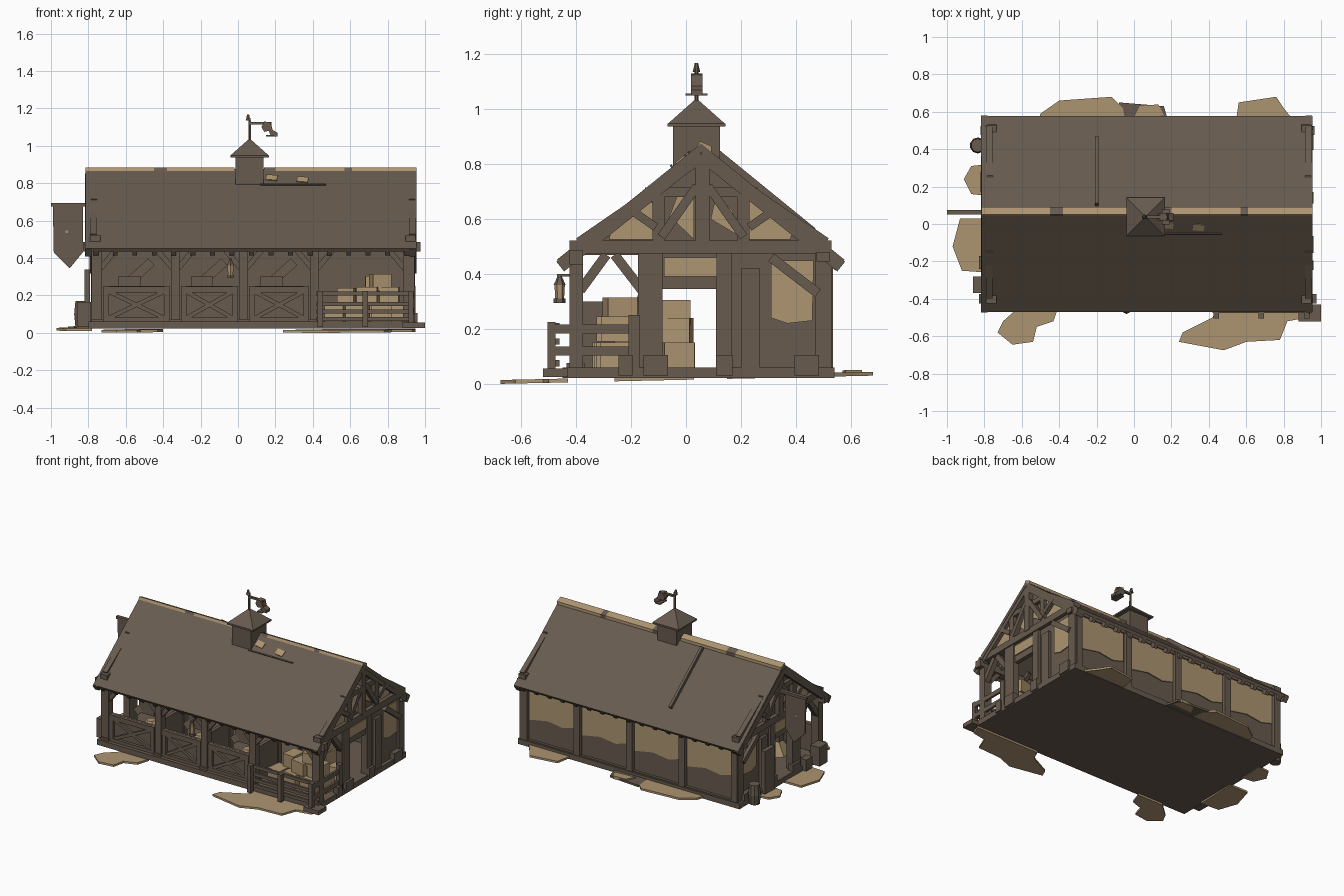
import bpy, bmesh, math, random
from mathutils import Vector, Matrix

random.seed(4)
COLOURS = {"brown_wood": (0.137, 0.104, 0.077, 1), "straw_tan": (0.42, 0.30, 0.166, 1)}
MATS = {}
for n, c in COLOURS.items():
    MATS[n] = bpy.data.materials.new(n)
    MATS[n].diffuse_color = c
B, T = "brown_wood", "straw_tan"
parts = {}


def part(name, mat):
    return parts.setdefault(name, (bmesh.new(), mat))[0]


def box(name, x0, x1, y0, y1, z0, z1, mat=B, turn=0):
    m = (Matrix.Translation(((x0 + x1) / 2, (y0 + y1) / 2, (z0 + z1) / 2))
         @ Matrix.Rotation(turn, 4, 'Z') @ Matrix.Diagonal((x1 - x0, y1 - y0, z1 - z0, 1)))
    bmesh.ops.create_cube(part(name, mat), size=1, matrix=m)


def beam(name, p, q, w, t, n, mat=B):
    """Bar from p to q, t thick along n, w wide across it."""
    p, q, n = Vector(p), Vector(q), Vector(n).normalized()
    d = (q - p).normalized()
    s = n.cross(d).normalized()
    m = Matrix((d * (q - p).length, s * w, n * t)).transposed().to_4x4()
    m.translation = (p + q) / 2
    bmesh.ops.create_cube(part(name, mat), size=1, matrix=m)


def prism(name, pts, axis, lo, hi, mat=B):
    """Extrude a 2D outline along an axis."""
    bm = part(name, mat)
    put = {'x': lambda a, b, h: (h, a, b), 'y': lambda a, b, h: (a, h, b), 'z': lambda a, b, h: (a, b, h)}[axis]
    r0 = [bm.verts.new(put(a, b, lo)) for a, b in pts]
    r1 = [bm.verts.new(put(a, b, hi)) for a, b in pts]
    bm.faces.new(r0)
    bm.faces.new(r1[::-1])
    for i in range(len(pts)):
        j = (i + 1) % len(pts)
        bm.faces.new((r0[i], r1[i], r1[j], r0[j]))
    return r0 + r1


def cone(name, x, y, z0, z1, r0, r1, sides, mat=B, turn=0):
    m = Matrix.Translation((x, y, (z0 + z1) / 2)) @ Matrix.Rotation(turn, 4, 'Z')
    bmesh.ops.create_cone(part(name, mat), cap_ends=True, segments=sides, radius1=r0, radius2=r1,
                          depth=z1 - z0, matrix=m)


# Floor and ground patches, tilted slightly up towards the back
box("floor", -0.80, 0.95, -0.45, 0.54, 0.022, 0.06)
patches = [
    (T, [(-.73, -.58), (-.7, -.52), (-.6, -.43), (-.4, -.43), (-.43, -.52), (-.52, -.55), (-.54, -.63), (-.65, -.645)]),
    (T, [(.24, -.63), (.26, -.58), (.42, -.5), (.45, -.43), (.95, -.43), (.93, -.5), (.82, -.52), (.78, -.62), (.6, -.63), (.48, -.675)]),
    (T, [(-.52, .52), (-.5, .59), (-.4, .66), (-.12, .68), (-.06, .62), (-.04, .52)]),
    (B, [(-.07, .52), (-.08, .65), (.16, .63), (.19, .52)]),
    (T, [(.0, .57), (.03, .63), (.13, .64), (.16, .58)]),
    (T, [(.54, .52), (.56, .65), (.76, .68), (.8, .62), (.88, .52)]),
    (T, [(-.78, .03), (-.93, .03), (-.97, -.12), (-.92, -.25), (-.78, -.26)]),
    (T, [(-.78, .32), (-.87, .31), (-.91, .24), (-.87, .16), (-.78, .15)])]
for i, (mat, pts) in enumerate(patches):
    top = 0.022 if i == 4 else 0.014
    for v in prism("ground_straw" if mat == T else "ground_soil", pts, 'z', 0, top, mat):
        v.co.z += 0.022 * (v.co.y + 0.675)
box("corner_step", 0.88, 1.0, -0.52, -0.43, 0.025, 0.055)

# Roof slab, barge boards, ridge cap and rafter tails
RY, RZ, FY, BY, EZ = 0.055, 0.875, -0.47, 0.577, 0.452
prism("roof", [(FY, EZ), (RY, RZ), (BY, EZ), (BY - .012, EZ - .018), (RY, RZ - .032), (FY + .012, EZ - .018)],
      'x', -0.815, 0.955)
for x in (-0.80, 0.935):
    for ey in (FY, BY):
        d = 0.012 if ey < 0 else -0.012
        beam("barge_boards", (x, ey + d, EZ - .025), (x, RY, RZ - .04), 0.045, 0.035, (1, 0, 0))
cap = [(.042, .866), (.05, .884), (.092, .866), (.092, .845)]
for x0, x1, mat in ((-.815, -.45, T), (-.45, -.38, B), (-.38, -.02, T), (.14, .2, B), (.2, .57, T),
                    (.57, .61, B), (.61, .955, T)):
    prism("ridge_cap" if mat == T else "ridge_cap_bare", cap, 'x', x0, x1, mat)
fn, bn = Vector((0, -.629, .777)), Vector((0, .629, .777))


def on_front(x, z, lift=0.002):
    return Vector((x, FY + (z - EZ) * (RY - FY) / (RZ - EZ), z)) + fn * lift


for x, z in ((.18, .83), (.345, .82)):
    beam("roof_straw_spots", on_front(x - .03, z), on_front(x + .03, z - .005), .042, .008, fn, T)
beam("roof_front_batten", on_front(.12, .79), on_front(.47, .79), .008, .014, fn)
beam("roof_back_batten", (-.2, .1, .846), (-.2, .46, .553), .018, .035, bn)
for i in range(17):
    x = -0.76 + i * 0.104
    beam("rafter_tails", (x, .45, .51), (x, .555, .425), .026, .032, bn)
    beam("rafter_tails", (x, -.345, .51), (x, -.45, .425), .026, .032, fn)

# Front posts, wall plates, braces
POSTS = [-0.75, -0.335, 0.03, 0.41, 0.905]
for x in POSTS:
    box("front_posts", x - .024, x + .024, -.425, -.375, .03, .475)
    box("front_post_feet", x - .032, x + .032, -.435, -.37, .03, .075)
    beam("tie_beams", (x, -.39, .49), (x, .5, .49), .04, .035, (1, 0, 0))
for a, b in zip(POSTS, POSTS[1:]):
    beam("front_braces", (a + .015, -.40, .345), (a + .095, -.40, .44), .028, .03, (0, 1, 0))
    beam("front_braces", (b - .015, -.40, .345), (b - .095, -.40, .44), .028, .03, (0, 1, 0))
box("front_wall_plate", -.83, .975, -.425, -.375, .435, .485)
box("back_wall_plate", -.82, .965, .475, .525, .445, .48)

# Stall half doors with cross bracing
for a, b in zip(POSTS[:3], POSTS[1:4]):
    x0, x1 = a + .03, b - .03
    box("stall_doors", x0, x1, -.405, -.388, .05, .25)
    for z in (.065, .232):
        box("stall_door_frames", x0, x1, -.425, -.4, z - .017, z + .017)
    for x in (x0 + .015, x1 - .015):
        box("stall_door_frames", x - .015, x + .015, -.424, -.4, .05, .25)
    for s in (1, -1):
        beam("stall_door_crosses", (x0 + .03, -.412, .15 - s * .07), (x1 - .03, -.412, .15 + s * .07), .022, .018, (0, 1, 0))

# Pen fence round the front right corner
for z in (.075, .115, .155, .21):
    box("pen_rails", .42, .93, -.475, -.46, z - .011, z + .011)
for z in (.12, .2):
    box("pen_rails", .925, .94, -.48, -.14, z - .016, z + .016)
for x in (.44, .68, .925):
    box("pen_fence_posts", x - .014, x + .014, -.505, -.475, .03, .225)
box("pen_fence_posts", .92, .95, -.21, -.17, .05, .25)

# Back wall: boards below, plaster above, posts in front
box("back_wall", -.76, .92, .485, .51, .03, .475)
BACK = [-.755, -.34, .075, .49, .905]
for a, b in zip(BACK, BACK[1:]):
    prism("back_plaster", [(a + .03, .24), (a + .12, .215), (a + .24, .232), (b - .03, .205), (b - .03, .45), (a + .03, .45)],
          'y', .51, .517, T)
for x in BACK:
    box("back_posts", x - .024, x + .024, .49, .535, .03, .475)
box("back_sill", -.76, .92, .5, .528, .03, .065)


# Gable ends
def gable_end(x, s):
    def X(a, b):
        return sorted((x + s * a, x + s * b))

    def slab(name, y0, y1, z0, z1, a, b, mat=B):
        box(name, *X(a, b), y0, y1, z0, z1, mat)

    def bar(name, p, q, w=.035, o=.012, t=.035):
        beam(name, (x + s * o, *p), (x + s * o, *q), w, t, (1, 0, 0))

    slab("end_walls", .12, .51, .04, .49, -.025, 0)
    slab("end_lintels", -.1, .13, .345, .49, -.025, .005)
    slab("end_lintel_plaster", -.08, .11, .39, .46, .005, .013, T)
    for y0, y1 in ((-.425, -.375), (-.175, -.085), (.11, .165), (.47, .532)):
        slab("end_posts", y0, y1, .035, .49, -.03, .018)
    slab("end_door_leaf", .2, .27, .06, .42, 0, .02)
    prism("end_plaster", [(.31, .24), (.37, .22), (.46, .23), (.465, .45), (.31, .45)], 'x', *X(0, .007), T)
    bar("end_braces", (.31, .46), (.48, .33))
    bar("end_braces", (-.385, .34), (-.29, .47), o=-.005)
    bar("end_braces", (-.16, .34), (-.26, .47), o=-.005)
    slab("end_tie_beams", -.425, .53, .475, .522, -.03, .025)
    prism("gable_walls", [(-.38, .5), (.055, .845), (.49, .5)], 'x', *X(-.02, -.004))
    for pts in ([(-.28, .525), (-.27, .58), (-.13, .69), (-.11, .6), (-.11, .525)],
                [(.23, .525), (.23, .69), (.3, .64), (.39, .565), (.38, .525)],
                [(-.06, .61), (.03, .525), (.03, .68), (-.03, .69)], [(.09, .6), (.19, .54), (.17, .63), (.11, .69)]):
        prism("gable_plaster", pts, 'x', *X(-.004, .003), T)
    slab("gable_king_post", .035, .085, .51, .82, -.01, .028)
    for y in (-.1, .21):
        slab("gable_side_posts", y - .022, y + .022, .51, .69, -.01, .024)
    for m in (-1, 1):
        c = .06
        bar("gable_struts", (c + m * .02, .72), (c + m * .15, .535), .032)
        bar("gable_struts", (c + m * .17, .57), (c + m * .27, .64), .03)
        bar("gable_struts", (c + m * .45, .515), (c, .825), .035, .008)
    slab("gable_collar", -.15, .26, .68, .715, -.01, .022)
    for y, w in ((-.22, .05), (-.11, .09), (.14, .06), (.44, .09)):
        slab("footing_stones", y - w / 2, y + w / 2, .03, .105, 0, .035)


gable_end(.925, 1)
gable_end(-.765, -1)

# Stall partitions on both sides of the aisle, loose planks and straw
for x in POSTS[1:4]:
    box("stall_partitions", x - .012, x + .012, -.38, -.13, .05, .3)
    box("stall_partitions", x - .012, x + .012, .15, .49, .05, .3)
    box("aisle_posts", x - .02, x + .02, -.16, -.12, .05, .48)
    box("aisle_posts", x - .02, x + .02, .14, .18, .05, .48)
for a, b in zip(POSTS[:3], POSTS[1:4]):
    m = (a + b) / 2
    cone("straw_heaps", m + .03, -.25, .055, .2, .12, .03, 7, T, m)
    cone("straw_heaps", m, .33, .055, .22, .13, .03, 7, T, m)
    beam("leaning_planks", (m - .12, -.2, .2), (m + .08, -.14, .38), .05, .02, (0, 1, 0))
    box("feed_troughs", m - .1, m + .02, -.2, -.13, .2, .3)
for x, y, z, w in ((.52, -.28, .06, .1), (.64, -.27, .06, .11), (.77, -.27, .06, .11), (.85, -.25, .06, .09), (.7, -.26, .155, .11),
                   (.81, -.25, .155, .1), (.76, -.24, .225, .1), (.68, -.03, .06, .11), (.78, -.03, .06, .1),
                   (.72, -.035, .15, .1), (.72, -.04, .215, .08), (.58, -.2, .15, .09)):
    box("hay_bales", x - w / 2, x + w / 2, y - .055, y + .055, z, z + .09, T, random.uniform(-.25, .25))

# Ventilation turret with pyramid cap
CX, CY = .062, .038
box("turret", CX - .075, CX + .075, CY - .085, CY + .085, .74, .945)
box("turret_cap_edge", CX - .103, CX + .103, CY - .106, CY + .106, .937, .948)
cone("turret_cap", CX, CY, .948, 1.032, .103 * math.sqrt(2), .012, 4, B, math.pi / 4)

# Weathervane
cone("vane_pole", CX, CY, 1.02, 1.15, .008, .007, 6)
cone("vane_tip", CX - .008, CY, 1.135, 1.168, .014, .006, 6)
box("vane_arm", CX, .18, CY - .008, CY + .008, 1.115, 1.128)
prism("vane_figure", [(.125, 1.10), (.14, 1.13), (.175, 1.125), (.185, 1.085), (.21, 1.07), (.21, 1.05), (.175, 1.052),
                      (.165, 1.08), (.14, 1.075)], 'y', CY - .02, CY + .022)
box("vane_cross", .15, .19, CY - .04, CY + .04, 1.05, 1.058)

# Hanging banner on the left end
box("banner_pole", -1.0, -.77, .05, .075, .675, .693)
prism("banner", [(-.99, .68), (-.83, .68), (-.83, .43), (-.9, .345), (-.985, .43)], 'y', .055, .067)
for y in (.051, .067):
    box("banner_dot", -.921, -.909, y, y + .004, .535, .547, T)

# Barrel, crates and hanging lantern
cone("barrel", -.835, .42, .03, .1, .036, .043, 10)
cone("barrel", -.835, .42, .1, .17, .043, .036, 10)
box("crates", -.86, -.785, -.37, -.28, .03, .165)
box("crates", -.83, -.785, -.24, -.17, .03, .11)
box("leaning_board", -.82, -.79, .17, .28, .03, .34)
box("lantern_hook", -.045, -.035, -.47, -.42, .39, .4)
cone("lantern_caps", -.04, -.46, .36, .395, .022, .006, 6)
cone("lantern_glass", -.04, -.46, .31, .36, .016, .019, 6, T)
cone("lantern_caps", -.04, -.46, .295, .31, .022, .022, 6)

# Turn every collected part into an object
for name, (bm, mat) in parts.items():
    bmesh.ops.recalc_face_normals(bm, faces=bm.faces[:])
    me = bpy.data.meshes.new(name)
    bm.to_mesh(me)
    bm.free()
    me.materials.append(MATS[mat])
    bpy.context.collection.objects.link(bpy.data.objects.new(name, me))
